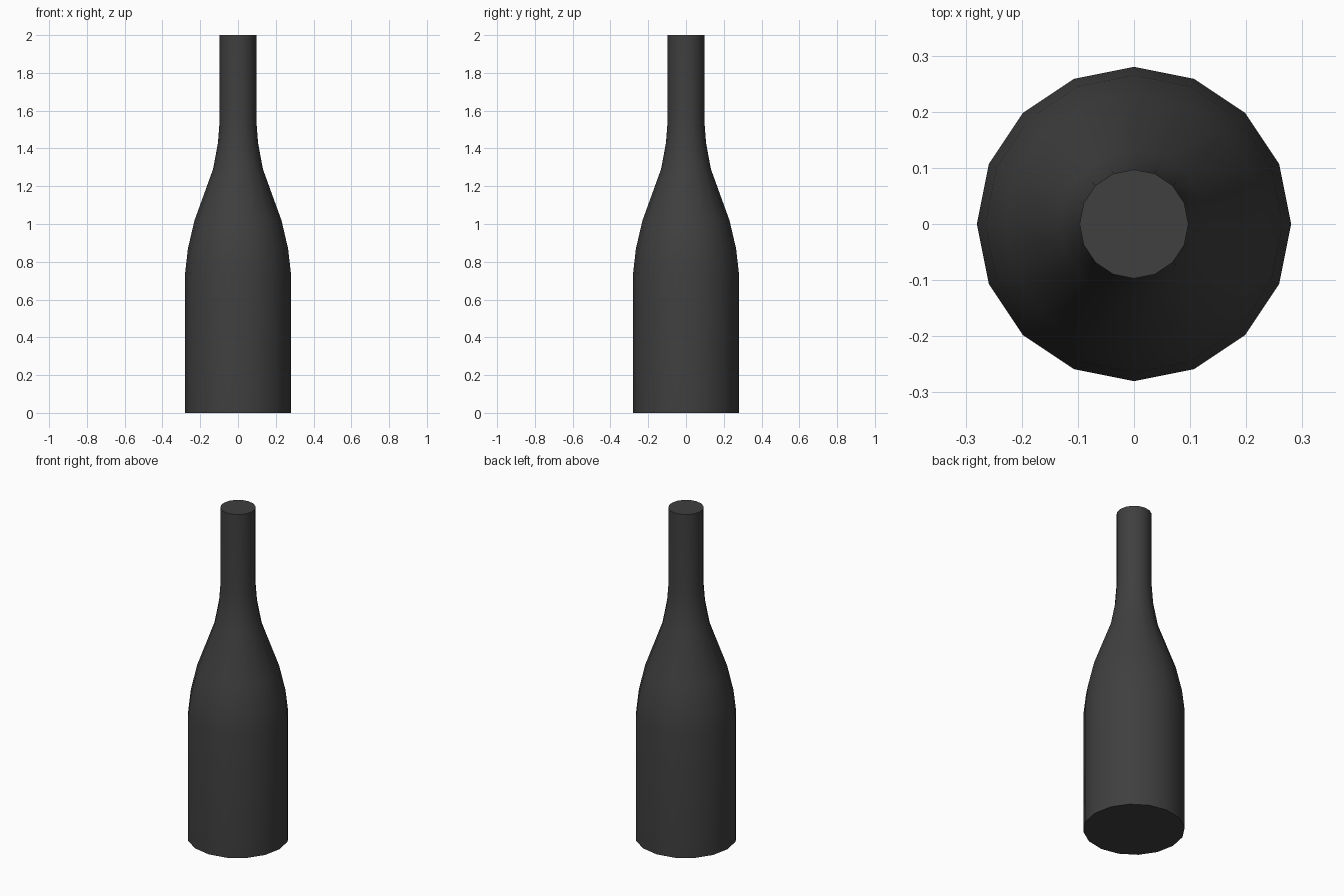
import bpy
import bmesh
from math import radians, tau
from mathutils import Matrix

cube = bpy.data.objects.get("Cube")
if cube:
    bpy.data.objects.remove(cube, do_unlink=True)

SIDES = 16

# Dark glass colour
glass = bpy.data.materials.new("dark_grey_glass")
glass.use_nodes = True
colour = (0.05, 0.05, 0.05, 1)
glass.diffuse_color = colour
glass.node_tree.nodes["Principled BSDF"].inputs["Base Color"].default_value = colour

# Bottle outline as (radius, height), from base to mouth
profile = [(0.28, 0), (0.28, 0.74), (0.265, 0.87), (0.23, 1.02),
           (0.132, 1.29), (0.106, 1.43), (0.097, 1.55), (0.097, 2)]

# Lathe the outline into rings, bridge them and cap both ends
bm = bmesh.new()
rings = []
for radius, height in profile:
    rings.append([bm.verts.new(Matrix.Rotation(tau * i / SIDES, 3, 'Z')
                               @ bm.verts.new((radius, 0, height)).co)
                  for i in range(SIDES)])
bmesh.ops.delete(bm, geom=[v for v in bm.verts if not any(v in r for r in rings)],
                 context='VERTS')
for low, high in zip(rings, rings[1:]):
    for i in range(SIDES):
        j = (i + 1) % SIDES
        bm.faces.new((low[i], low[j], high[j], high[i]))
bm.faces.new(rings[0][::-1])
bm.faces.new(rings[-1])

mesh = bpy.data.meshes.new("bottle")
bm.to_mesh(mesh)
bm.free()
mesh.materials.append(glass)
bottle = bpy.data.objects.new("bottle", mesh)
bpy.context.collection.objects.link(bottle)

# Smooth walls, crisp base and mouth
bpy.ops.object.select_all(action='DESELECT')
bottle.select_set(True)
bpy.context.view_layer.objects.active = bottle
bpy.ops.object.shade_smooth_by_angle(angle=radians(40))
